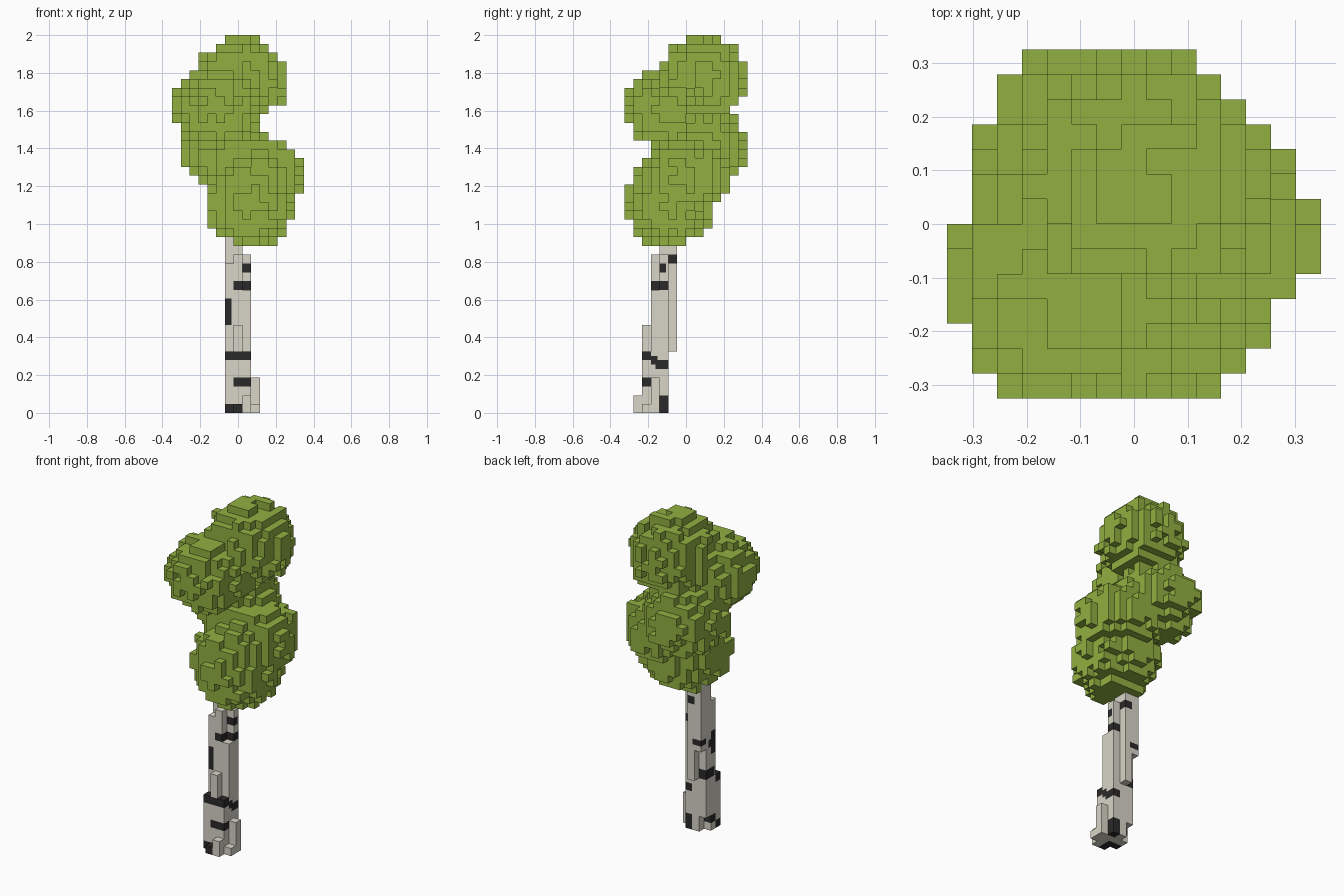
import bpy
import bmesh
import random
from mathutils import Vector

random.seed(11)
if "Cube" in bpy.data.objects:
    bpy.data.objects.remove(bpy.data.objects["Cube"], do_unlink=True)

V = 2 / 43                      # edge of one block
GRID = Vector((15, 14, 43))     # block counts of the whole model
ORIGIN = Vector((-GRID.x / 2, -GRID.y / 2, 0)) * V
AXES = [Vector((1, 0, 0)), Vector((0, 1, 0)), Vector((0, 0, 1))]


def material(name, rgb):
    mat = bpy.data.materials.new(name)
    mat.use_nodes = True
    mat.diffuse_color = (*rgb, 1)
    bsdf = mat.node_tree.nodes["Principled BSDF"]
    bsdf.inputs["Base Color"].default_value = (*rgb, 1)
    bsdf.inputs["Roughness"].default_value = 0.9
    return mat


def block_object(name, cells, scale, mats, rule=lambda centre: 0):
    """Skin a set of integer cells with only their exposed square faces."""
    bm = bmesh.new()
    verts = {}

    def vert(p):
        key = tuple(round(c) for c in p)
        if key not in verts:
            verts[key] = bm.verts.new(ORIGIN + Vector(key) * V * scale)
        return verts[key]

    for cell in sorted(cells):
        base = Vector(cell)
        for a in range(3):
            u, w = AXES[(a + 1) % 3], AXES[(a + 2) % 3]
            for side in (0, 1):
                step = AXES[a] * (1 if side else -1)
                if tuple(int(c) for c in base + step) in cells:
                    continue
                p = base + AXES[a] * side
                ring = [p, p + u, p + u + w, p + w]
                if not side:
                    ring.reverse()
                face = bm.faces.new([vert(q) for q in ring])
                face.material_index = rule(base + Vector((0.5, 0.5, 0.5)))
    mesh = bpy.data.meshes.new(name)
    bm.to_mesh(mesh)
    bm.free()
    for mat in mats:
        mesh.materials.append(mat)
    obj = bpy.data.objects.new(name, mesh)
    bpy.context.collection.objects.link(obj)


leaf = material("leaf green", (0.283, 0.435, 0.052))
bark = material("pale bark", (0.69, 0.665, 0.575))
dark = material("dark bark", (0.023, 0.023, 0.023))

# Foliage: overlapping rough balls (centre in blocks, radius, vertical squash)
balls = [
    ((8, 9, 38), 4.85, 1.0),
    ((5, 4.9, 34.8), 4.9, 1.15),
    ((6, 9, 30.3), 4.9, 1.13),
    ((10, 7, 27), 4.9, 1.13),
    ((8.7, 5.2, 23.9), 4.95, 0.95),
]
leaves = set()
for centre, radius, squash in balls:
    c = Vector(centre)
    for x in range(int(GRID.x)):
        for y in range(int(GRID.y)):
            for z in range(19, int(GRID.z)):
                d = Vector((x + 0.5, y + 0.5, z + 0.5)) - c
                d.z *= squash
                if d.length < radius + random.uniform(-0.36, 0.36):
                    leaves.add((x, y, z))
block_object("foliage", leaves, 1, [leaf])

# Trunk: upright columns of blocks (x, y, bottom, top)
columns = [
    (7, 1, 0, 1), (8, 1, 0, 2),
    (6, 2, 0, 7), (7, 2, 0, 10), (8, 2, 0, 7),
    (6, 3, 0, 17), (7, 3, 0, 18), (8, 3, 0, 14),
    (6, 4, 2, 20), (7, 4, 0, 20), (8, 4, 0, 18),
    (6, 5, 11, 20), (7, 5, 7, 20),
    (9, 2, 0, 1), (9, 3, 0, 4),
]
# Dark marks: boxes in blocks (x range, y range, z range)
marks = [
    ((6, 8), (1, 3), (0, 1)),
    ((7, 9), (2, 3), (3, 4)),
    ((6, 9), (2, 3), (6, 7)),
    ((8, 9), (3, 3.75), (5.5, 6.5)),
    ((8, 9), (3.5, 5), (5, 6)),
    ((6, 6.75), (3, 4), (10, 13)),
    ((6, 6.75), (4, 4.5), (11, 12)),
    ((7, 9), (3, 5), (14, 15)),
    ((8, 9), (4, 4.75), (16, 17)),
    ((7, 8), (5, 6), (17, 18)),
    ((8, 9), (4, 5), (0, 2)),
    ((6, 7), (3, 5), (1, 2)),
    ((6, 7.5), (3.25, 5), (7, 8.25)),
    ((6, 7.25), (5, 6), (11.75, 12.5)),
]
# Quarter-size cells let the marks be finer than the blocks
H = 4
trunk = set()
for x, y, z0, z1 in columns:
    for i in range(H):
        for j in range(H):
            trunk.update((x * H + i, y * H + j, k) for k in range(z0 * H, z1 * H))


def bark_rule(centre):
    p = centre / H
    return int(any(all(lo < c < hi for c, (lo, hi) in zip(p, box)) for box in marks))


block_object("trunk", trunk, 1 / H, [bark, dark], bark_rule)
